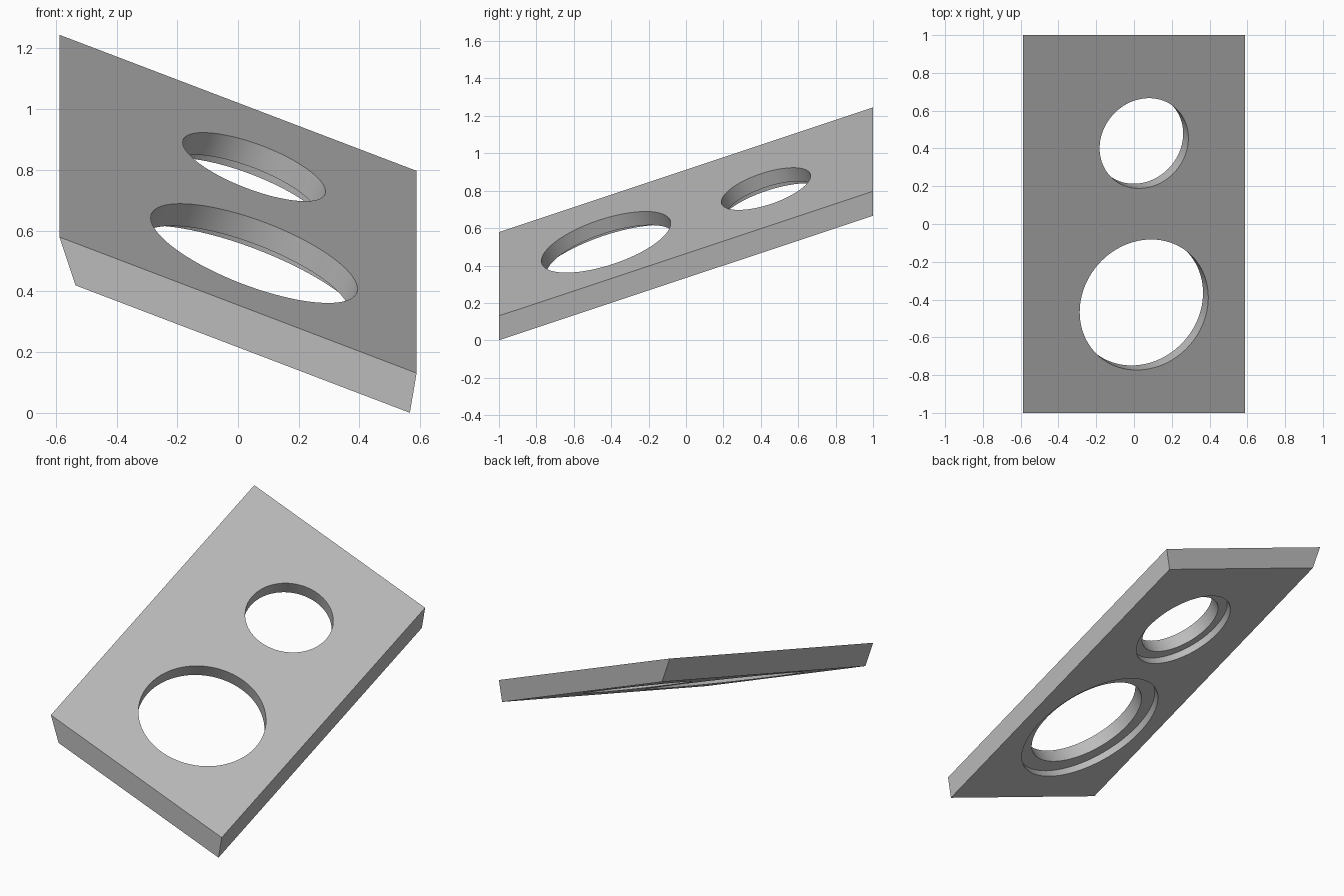
import bpy
import bmesh
from mathutils import Vector

if "Cube" in bpy.data.objects:
    bpy.data.objects.remove(bpy.data.objects["Cube"], do_unlink=True)

SLOPE_X, SLOPE_Y, MID_Z = -0.381, 0.333, 0.688
DROP = 0.139  # vertical gap between the two parallel faces
NORMAL = Vector((-SLOPE_X, -SLOPE_Y, 1)).normalized()
THICK = DROP * NORMAL.z


def top_point(x, y):
    return Vector((x, y, MID_Z + SLOPE_X * x + SLOPE_Y * y))


grey = bpy.data.materials.new("plain_grey")
grey.use_nodes = True
colour = (0.5, 0.5, 0.5, 1)
grey.diffuse_color = colour
grey.node_tree.nodes["Principled BSDF"].inputs["Base Color"].default_value = colour

# Tilted slab: a cross-section swept from front to back
bm = bmesh.new()
section = [(-0.588, 0), (0.588, 0), (0.566, DROP), (-0.535, DROP)]
rings = [[bm.verts.new(top_point(x, y) - Vector((0, 0, d))) for x, d in section]
         for y in (-1, 1)]
bm.faces.new(rings[0])
bm.faces.new(rings[1])
for i in range(4):
    j = (i + 1) % 4
    bm.faces.new((rings[0][i], rings[0][j], rings[1][j], rings[1][i]))
bmesh.ops.recalc_face_normals(bm, faces=bm.faces)
mesh = bpy.data.meshes.new("slanted_plate")
bm.to_mesh(mesh)
bm.free()
mesh.materials.append(grey)
plate = bpy.data.objects.new("slanted_plate", mesh)
bpy.context.collection.objects.link(plate)


def cut_round(name, x, y, radius, start, end):
    """Cut a cylinder square to the plate, between two depths below its top."""
    centre = top_point(x, y) - NORMAL * (start + end) / 2
    bpy.ops.mesh.primitive_cylinder_add(
        vertices=96, radius=radius, depth=end - start, location=centre,
        rotation=NORMAL.to_track_quat('Z', 'Y').to_euler())
    cutter = bpy.context.object
    cutter.name = name
    cutter.hide_render = True
    cutter.data.materials.append(grey)
    mod = plate.modifiers.new(name, 'BOOLEAN')
    mod.operation = 'DIFFERENCE'
    mod.solver = 'EXACT'
    mod.object = cutter
    bpy.context.view_layer.objects.active = plate
    bpy.ops.object.modifier_apply(modifier=name)
    bpy.data.objects.remove(cutter, do_unlink=True)


# Through holes, each with a wider recess on the underside
for label, y, radius in (("large", -0.4275, 0.362), ("small", 0.4275, 0.25)):
    cut_round(label + "_recess", 0.053, y, radius * 1.24, THICK - 0.042, THICK + 0.2)
    cut_round(label + "_hole", 0.053, y, radius, -0.2, THICK + 0.2)

bpy.ops.object.select_all(action='DESELECT')
plate.select_set(True)
bpy.context.view_layer.objects.active = plate
bpy.ops.object.shade_smooth_by_angle()
